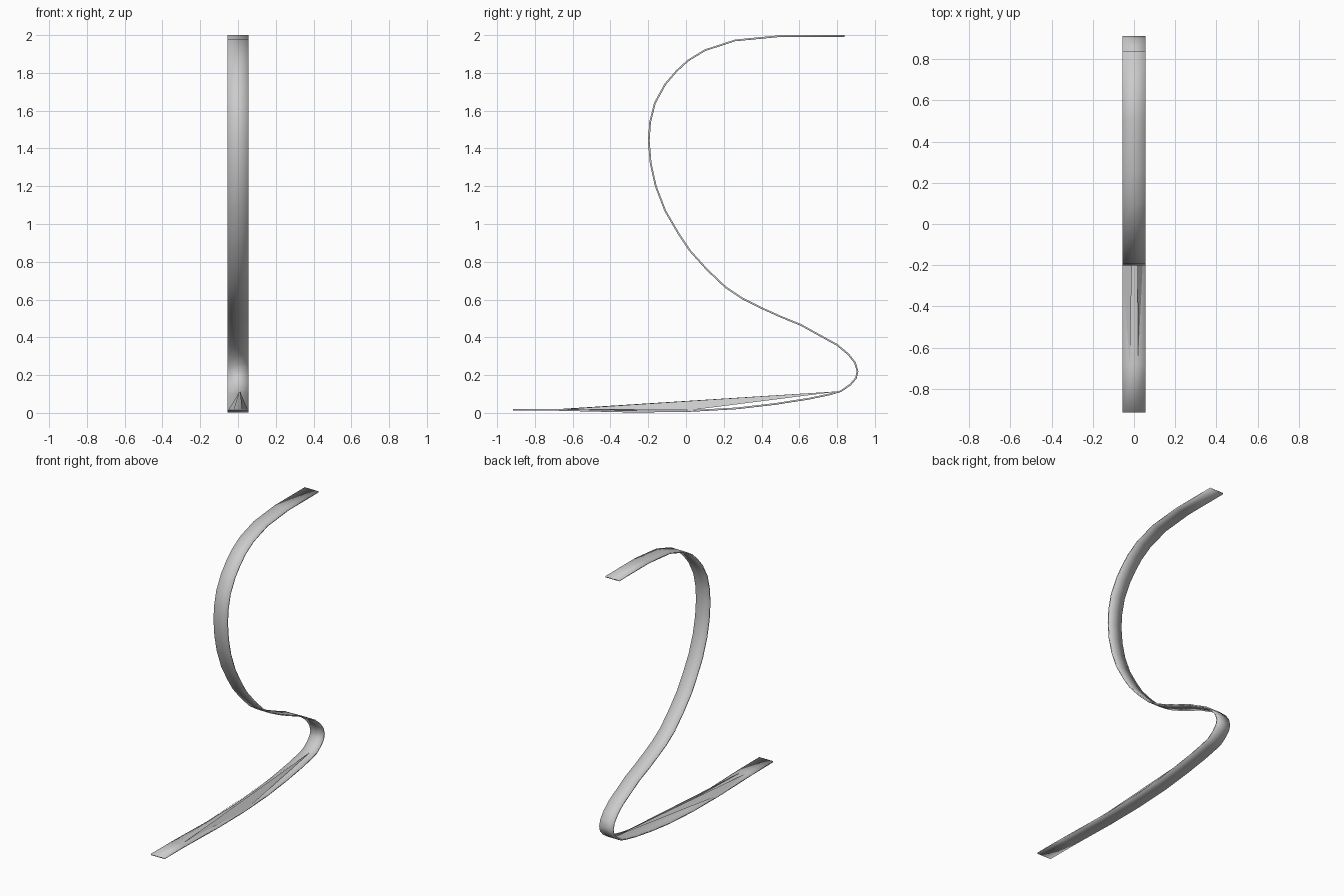
import bpy
import bmesh

cube = bpy.data.objects.get("Cube")
if cube:
    bpy.data.objects.remove(cube, do_unlink=True)

HALF_WIDTH = 0.055
THICKNESS = 0.009

grey = bpy.data.materials.new("plain grey")
grey.use_nodes = True
colour = (0.6, 0.6, 0.6, 1)
grey.diffuse_color = colour
grey.node_tree.nodes["Principled BSDF"].inputs["Base Color"].default_value = colour


def finish(name, bm):
    mesh = bpy.data.meshes.new(name)
    bm.to_mesh(mesh)
    bm.free()
    mesh.materials.append(grey)
    obj = bpy.data.objects.new(name, mesh)
    bpy.context.collection.objects.link(obj)
    return obj


# Side profile of the strip (y, z), from the front foot to the top end
profile = [
    (-.915, .017), (-.68, .016), (-.3, .007), (0, .009), (.27, .024),
    (.47, .047), (.65, .075), (.76, .098), (.82, .115), (.87, .15),
    (.9, .185), (.908, .22), (.895, .265), (.86, .31), (.8, .36),
    (.7, .415), (.61, .465), (.5, .51), (.4, .555), (.3, .605),
    (.21, .665), (.11, .76), (.02, .86), (-.04, .95), (-.11, 1.07),
    (-.16, 1.2), (-.187, 1.32), (-.197, 1.44), (-.19, 1.54),
    (-.165, 1.64), (-.11, 1.74), (-.05, 1.81), (.01, 1.865),
    (.1, 1.92), (.26, 1.972), (.5, 1.995), (.84, 1.995)]

# Curved strip with a seam along the middle
bm = bmesh.new()
rows = [[bm.verts.new((x, y, z)) for x in (-HALF_WIDTH, 0, HALF_WIDTH)]
        for y, z in profile]
for a, b in zip(rows, rows[1:]):
    for i in range(2):
        bm.faces.new((a[i], a[i + 1], b[i + 1], b[i]))
strip = finish("curved_strip", bm)
solid = strip.modifiers.new("thickness", 'SOLIDIFY')
solid.thickness = THICKNESS
solid.offset = 0

# Two thin webs stretched over the hollow of the foot
bm = bmesh.new()
peak = bm.verts.new((0.01, 0.82, 0.115))
for tip, side in (((-.02, -.68, .02), (-.053, -.28, .012)),
                  ((.02, -.65, .02), (.053, .02, .014))):
    bm.faces.new((bm.verts.new(tip), bm.verts.new(side), peak))
bmesh.ops.recalc_face_normals(bm, faces=bm.faces)
finish("foot_webs", bm)

# Smooth along the bend, sharp at the edges
bpy.ops.object.select_all(action='DESELECT')
strip.select_set(True)
bpy.context.view_layer.objects.active = strip
bpy.ops.object.shade_smooth_by_angle(angle=0.7)
